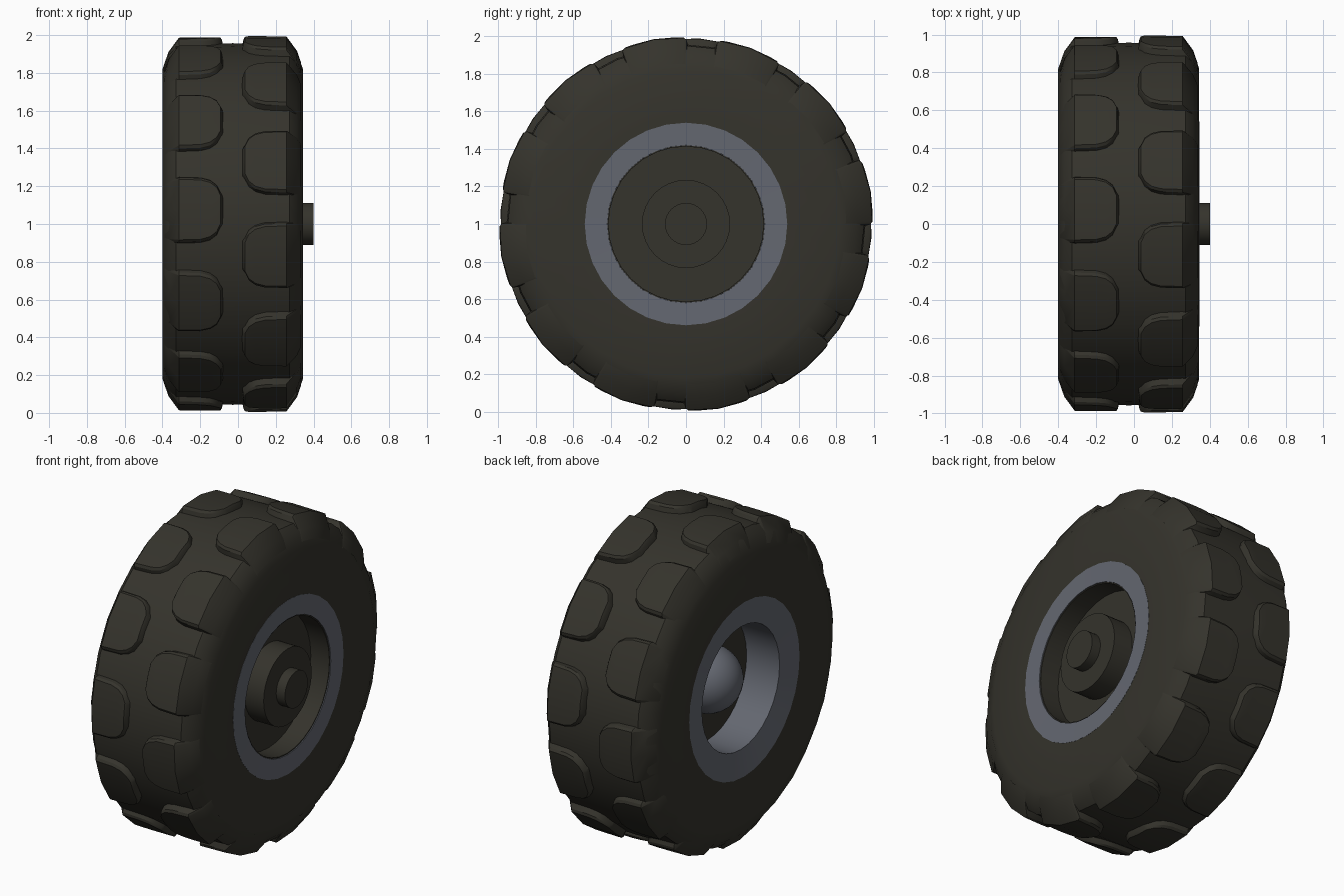
import bpy, bmesh, math

if "Cube" in bpy.data.objects:
    bpy.data.objects.remove(bpy.data.objects["Cube"])

CX = -0.028         # middle plane of the tyre
SEG = 32


def material(name, col):
    m = bpy.data.materials.new(name)
    m.diffuse_color = (*col, 1)
    m.use_nodes = True
    m.node_tree.nodes["Principled BSDF"].inputs["Base Color"].default_value = m.diffuse_color
    return m


RUBBER = material("dark_olive_rubber", (0.035, 0.033, 0.025))
METAL = material("grey_metal", (0.128, 0.138, 0.165))


def pos(x, r, deg):
    a = math.radians(deg)
    return (x, -r * math.cos(a), 1 + r * math.sin(a))


def finish(bm, name, mat, angle=30):
    bmesh.ops.remove_doubles(bm, verts=bm.verts, dist=1e-5)
    bmesh.ops.recalc_face_normals(bm, faces=bm.faces)
    me = bpy.data.meshes.new(name)
    bm.to_mesh(me)
    bm.free()
    me.materials.append(mat)
    ob = bpy.data.objects.new(name, me)
    bpy.context.collection.objects.link(ob)
    bpy.ops.object.select_all(action='DESELECT')
    ob.select_set(True)
    bpy.context.view_layer.objects.active = ob
    bpy.ops.object.shade_smooth_by_angle(angle=math.radians(angle))
    return ob


def lathe(name, profile, mat, closed=False, angle=30):
    """Spin an (x, radius) profile around the axle."""
    bm = bmesh.new()
    rows = []
    for x, r in profile:
        if r < 1e-4:
            rows.append([bm.verts.new(pos(x, 0, 0))] * SEG)
        else:
            rows.append([bm.verts.new(pos(x, r, 360 * i / SEG)) for i in range(SEG)])
    pairs = list(zip(rows, rows[1:]))
    if closed:
        pairs.append((rows[-1], rows[0]))
    for a, b in pairs:
        for i in range(SEG):
            j = (i + 1) % SEG
            loop = list(dict.fromkeys([a[i], a[j], b[j], b[i]]))
            bm.faces.new(loop)
    return finish(bm, name, mat, angle)


# tyre carcass
half = [(0.372, 0.54), (0.372, 0.82), (0.34, 0.91), (0.30, 0.95)]
lathe("tyre", [(CX + s, r) for s, r in half] + [(CX, 0.957)]
      + [(CX - s, r) for s, r in reversed(half)], RUBBER, closed=True)

# tread blocks: (distance from middle, half width in degrees, top radius)
STATIONS = [(0.34, 10.2, 0.923), (0.285, 10.2, 0.998), (0.17, 10.0, 1.0),
            (0.12, 9.2, 1.0), (0.085, 7.6, 1.0), (0.065, 5.2, 0.997)]


def tread_row(name, side, offset, lift):
    bm = bmesh.new()
    for k in range(12):
        mid = offset + 30 * k
        rows = []

        def row(s, w, top, base):
            top += lift
            edge = top - 0.006 * (w / 10.2) ** 2
            angs = [-w - 0.7, -w, -w + 0.8, 0, w - 0.8, w, w + 0.7]
            rads = [base, edge - 0.012, edge, top, edge, edge - 0.012, base]
            rows.append([bm.verts.new(pos(CX + side * s, r, mid + a))
                         for a, r in zip(angs, rads)])

        row(0.362, 10.2, 0.86, 0.84)
        for s, w, top in STATIONS:
            row(s, w, top, 0.89 if s > 0.3 else 0.935)
        row(0.057, 4.6, 0.985, 0.935)
        row(0.050, 4.8, 0.95, 0.935)
        for a, b in zip(rows, rows[1:]):
            for i in range(len(a) - 1):
                bm.faces.new([a[i], a[i + 1], b[i + 1], b[i]])
    finish(bm, name, RUBBER)


tread_row("outer_tread_blocks", 1, 20, 0)
tread_row("inner_tread_blocks", -1, 4.5, -0.009)

# rim ring: flat outer face, dished inner face
lathe("rim", [(0.345, 0.54), (0.342, 0.42), (0.20, 0.42), (0.20, 0.38),
              (-0.375, 0.38), (-0.40, 0.54)], METAL, closed=True)

# dished wheel face with hub
lathe("wheel_face", [(0.337, 0.4195), (0.337, 0.413), (0.21, 0.413), (0.21, 0.235),
                     (0.34, 0.235), (0.34, 0)], RUBBER)
lathe("axle_cap", [(0.33, 0), (0.33, 0.112), (0.40, 0.112), (0.40, 0)], RUBBER)

# back plate and rounded axle end
lathe("back_plate", [(-0.10, 0), (-0.10, 0.3795), (-0.15, 0.3795), (-0.15, 0)], RUBBER)
dome = [(-0.15 - 0.2 * math.sin(t * math.pi / 16), 0.2 * math.cos(t * math.pi / 16))
        for t in range(9)]
lathe("axle_dome", dome, METAL, angle=40)
